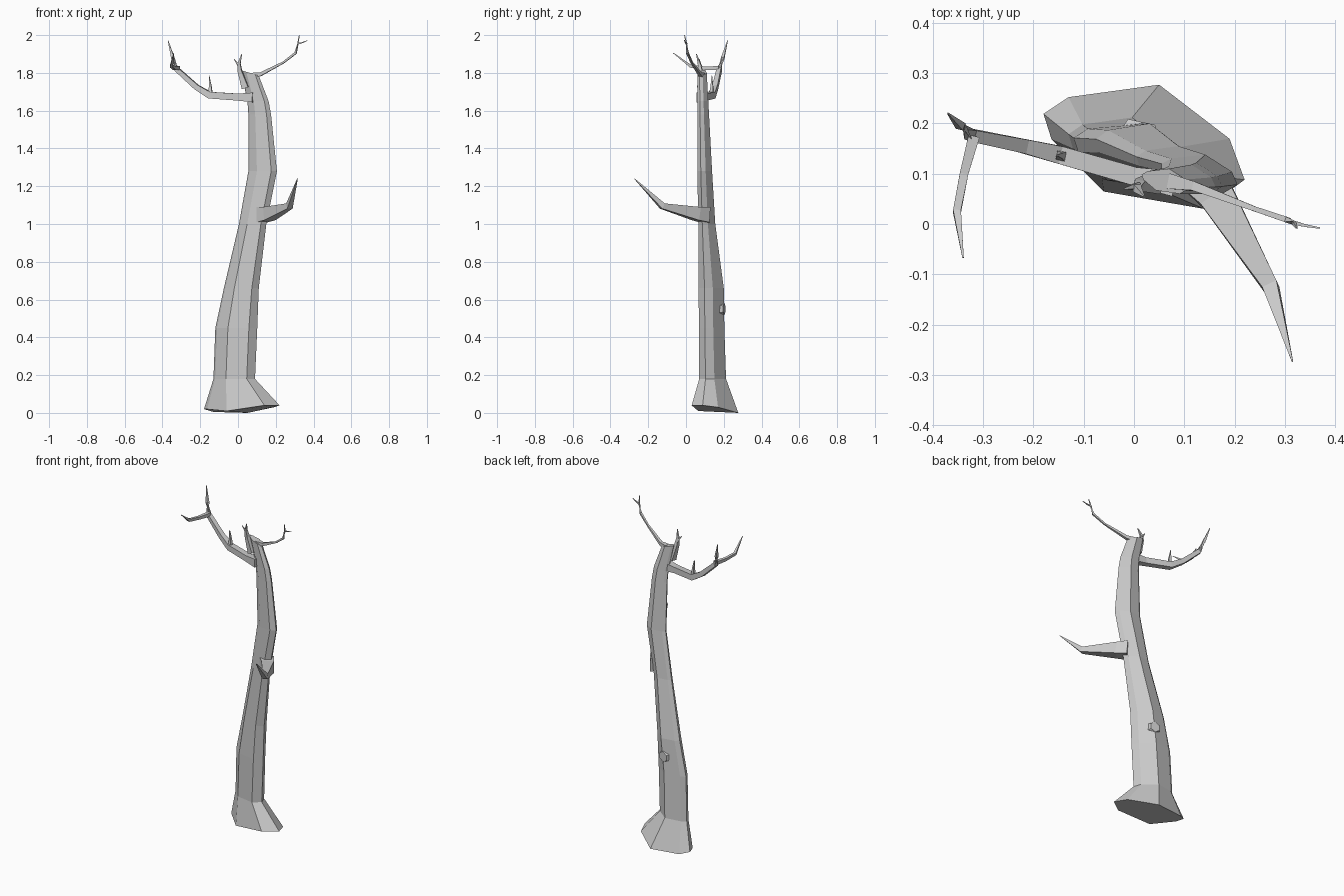
import bpy, bmesh
from math import sin, cos, pi
from mathutils import Vector


def skin(name, rings):
    """Flat-faced solid through rings of equal point count, capped at both ends."""
    bm = bmesh.new()
    vs = [[bm.verts.new(p) for p in r] for r in rings]
    n = len(vs[0])
    for a, b in zip(vs, vs[1:]):
        for i in range(n):
            j = (i + 1) % n
            bm.faces.new((a[i], a[j], b[j], b[i]))
    bm.faces.new(vs[0][::-1])
    bm.faces.new(vs[-1])
    bmesh.ops.recalc_face_normals(bm, faces=bm.faces)
    me = bpy.data.meshes.new(name)
    bm.to_mesh(me)
    bm.free()
    ob = bpy.data.objects.new(name, me)
    bpy.context.collection.objects.link(ob)
    return ob


def branch(name, path, sides=4):
    """Tapered limb; path holds (x, y, z, radius)."""
    pts = [Vector(p[:3]) for p in path]
    rings = []
    for i, c in enumerate(pts):
        t = (pts[min(i + 1, len(pts) - 1)] - pts[max(i - 1, 0)]).normalized()
        side = t.cross(Vector((0.2, 1, 0.1)) if abs(t.z) > 0.85 else Vector((0, 0, 1))).normalized()
        up = side.cross(t)
        r = path[i][3]
        rings.append([c + r * (side * cos(a) + up * sin(a))
                      for a in [2 * pi * (k + 0.5) / sides for k in range(sides)]])
    return skin(name, rings)


# Trunk: skewed octagon fitted to the x and y limits at each height
section = [(-1, .53), (-.75, .8), (.15, 1), (.85, .13),
           (1, -.53), (.6, -1), (-.4, -.72), (-.92, .12)]
base_z = [.02, .005, 0, .03, .04, .04, .01, .02]
levels = [(0, -.18, .22, .03, .277), (.18, -.13, .09, .07, .212),
          (.45, -.12, .102, .068, .203), (.66, -.075, .11, .067, .2),
          (1.0, .005, .15, .065, .155), (1.28, .055, .206, .06, .138),
          (1.58, .055, .175, .06, .122), (1.65, .05, .162, .06, .118),
          (1.80, .015, .11, .06, .11)]
rings = []
for z, x0, x1, y0, y1 in levels:
    ring = []
    for (u, v), bz in zip(section, base_z):
        h = bz if z == 0 else z - (.015 * u if z > 1.7 else 0)
        ring.append(((x0 + x1) / 2 + u * (x1 - x0) / 2,
                     (y0 + y1) / 2 + v * (y1 - y0) / 2, h))
    rings.append(ring)
skin("trunk", rings)

# Left limb with its fork and twig
branch("left_limb", [(.08, .08, 1.67, .036), (.0, .095, 1.672, .026), (-.15, .138, 1.682, .025),
                     (-.22, .155, 1.725, .02), (-.325, .177, 1.82, .017),
                     (-.345, .195, 1.88, .011), (-.37, .22, 1.97, .002)])
branch("left_fork", [(-.318, .175, 1.825, .016), (-.338, .1, 1.825, .012),
                     (-.352, .025, 1.835, .011), (-.34, -.067, 1.905, .002)])
branch("left_twig", [(-.145, .135, 1.69, .014), (-.147, .137, 1.73, .009), (-.153, .137, 1.785, .002)])

# Mid-height broken limb on the front right
branch("right_limb", [(.125, .1, 1.05, .058), (.165, .055, 1.055, .05),
                      (.272, -.125, 1.095, .022), (.315, -.273, 1.24, .002)])

# Thin top limb with its side twig
branch("top_limb", [(.07, .085, 1.785, .022), (.12, .075, 1.793, .013), (.24, .03, 1.855, .007),
                    (.305, .008, 1.905, .008), (.318, .002, 1.955, .005), (.324, -.008, 2.0, .002)])
branch("top_twig", [(.316, .003, 1.955, .006), (.34, -.003, 1.96, .004), (.369, -.008, 1.972, .002)])

# Splintered spikes at the crown
branch("crown_spike", [(.04, .08, 1.72, .025), (.01, .077, 1.81, .015),
                       (.006, .07, 1.85, .01), (.02, .055, 1.9, .002)])
branch("crown_splinter", [(.008, .076, 1.835, .01), (-.02, .07, 1.872, .002)])

# Knot on the back
branch("knot", [(.01, .18, .55, .042), (.015, .203, .55, .032)], 6)
